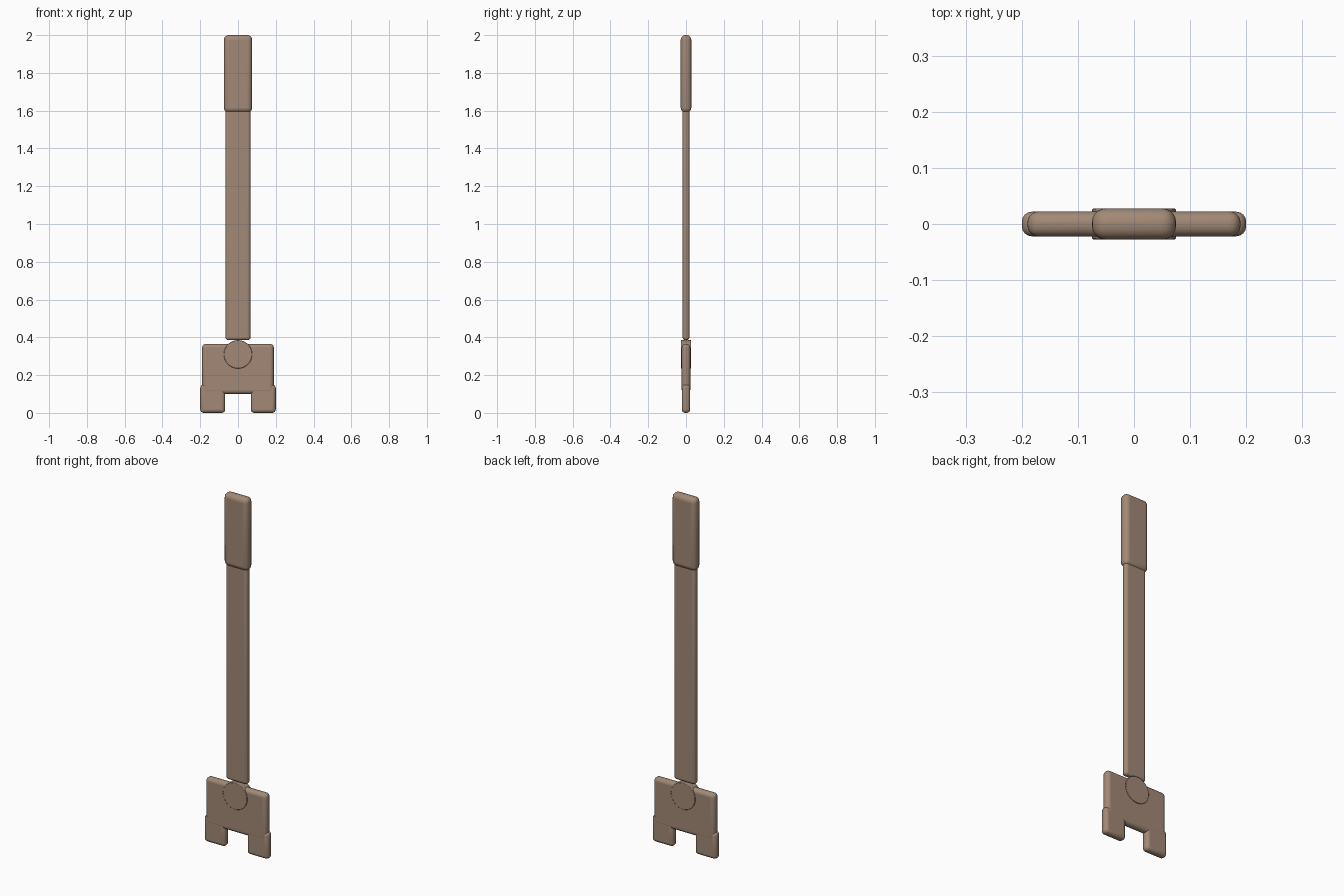
import bpy
import math

if "Cube" in bpy.data.objects:
    bpy.data.objects.remove(bpy.data.objects["Cube"])

brown = bpy.data.materials.new("warm_brown")
brown.diffuse_color = (0.36, 0.25, 0.18, 1)
brown.use_nodes = True
brown.node_tree.nodes["Principled BSDF"].inputs["Base Color"].default_value = brown.diffuse_color


def finish(obj, name, width, segments):
    obj.name = name
    obj.data.materials.append(brown)
    bevel = obj.modifiers.new("rounded_edges", 'BEVEL')
    bevel.width = width
    bevel.segments = segments
    bevel.limit_method = 'ANGLE'
    bevel.angle_limit = math.radians(40)
    bpy.ops.object.shade_smooth_by_angle(angle=math.radians(40))
    return obj


def rounded_box(name, x, half_x, half_y, z0, z1, width, segments=5):
    bpy.ops.mesh.primitive_cube_add(size=2, location=(x, 0, (z0 + z1) / 2))
    obj = bpy.context.object
    obj.scale = (half_x, half_y, (z1 - z0) / 2)
    bpy.ops.object.transform_apply(location=False, rotation=False, scale=True)
    return finish(obj, name, width, segments)


# Handle: thick grip above a thin flat shaft
rounded_box("grip", 0, 0.075, 0.028, 1.59, 2.0, 0.025)
rounded_box("shaft", 0, 0.066, 0.018, 0.385, 1.61, 0.015)

# Head plate with two feet at its lower corners
rounded_box("head_plate", 0, 0.19, 0.0225, 0.10, 0.365, 0.02)
for side, label in ((-1, "left"), (1, "right")):
    rounded_box(label + "_foot", side * 0.134, 0.066, 0.022, 0.0, 0.15, 0.018, 4)

# Pivot disc through the head plate
bpy.ops.mesh.primitive_cylinder_add(vertices=48, radius=0.075, depth=0.055,
                                    location=(0, 0, 0.31),
                                    rotation=(math.pi / 2, 0, 0))
finish(bpy.context.object, "pivot_disc", 0.003, 2)
